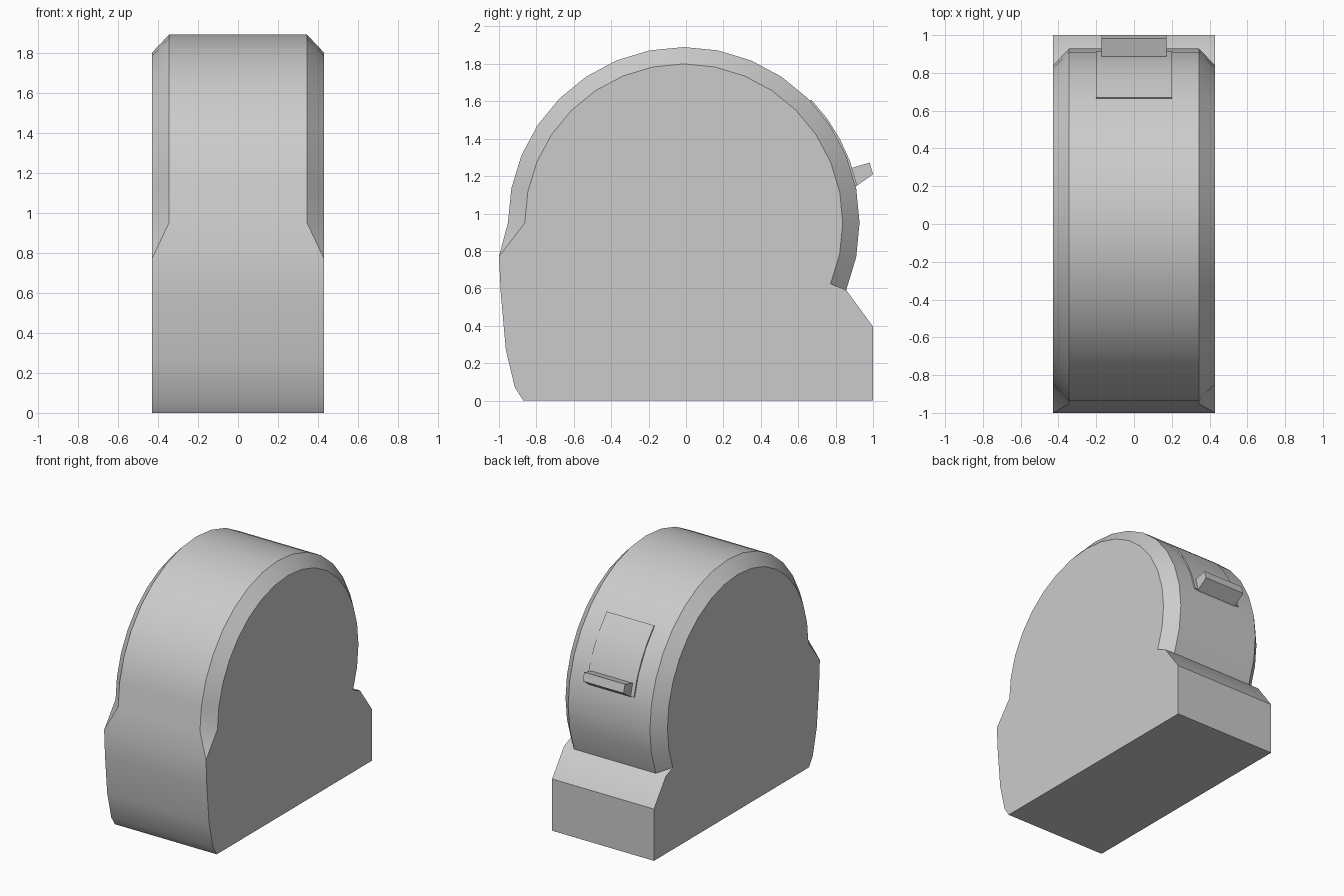
import bpy, bmesh, math

if "Cube" in bpy.data.objects:
    bpy.data.objects.remove(bpy.data.objects["Cube"])

CY, CZ = -0.012, 0.95          # centre of the round case
HALF_W, FACE_W = 0.43, 0.345   # half widths: side face, rim before chamfer


def arc(radius, start, end, steps):
    return [(CY + radius * math.cos(math.radians(start + (end - start) * i / steps)),
             CZ + radius * math.sin(math.radians(start + (end - start) * i / steps)))
            for i in range(steps + 1)]


def finish(name, bm, smooth=None):
    bmesh.ops.recalc_face_normals(bm, faces=bm.faces)
    mesh = bpy.data.meshes.new(name)
    bm.to_mesh(mesh)
    bm.free()
    obj = bpy.data.objects.new(name, mesh)
    bpy.context.collection.objects.link(obj)
    if smooth:
        bpy.ops.object.select_all(action='DESELECT')
        obj.select_set(True)
        bpy.context.view_layer.objects.active = obj
        bpy.ops.object.shade_smooth_by_angle(angle=math.radians(smooth))
    return obj


def prism(name, profile, half_w, smooth=None):
    bm = bmesh.new()
    left, right = [[bm.verts.new((s * half_w, y, z)) for y, z in profile] for s in (-1, 1)]
    bm.faces.new(left)
    bm.faces.new(right)
    n = len(profile)
    for i in range(n):
        j = (i + 1) % n
        bm.faces.new((left[i], left[j], right[j], right[i]))
    return finish(name, bm, smooth)


# Case: full-width foot profile, then a round rim chamfered on both sides
foot = [(-1.0, 0.77), (-0.99, 0.57), (-0.963, 0.27), (-0.915, 0.07),
        (-0.87, 0.0), (1.0, 0.0), (1.0, 0.395), (0.857, 0.59)]
outer = arc(0.94, -22.5, 180, 18)
inner = arc(0.85, -22.5, 180, 18)
bm = bmesh.new()
feet, rims = [], []
for s in (-1, 1):
    f = [bm.verts.new((s * HALF_W, y, z)) for y, z in foot]
    o = [bm.verts.new((s * FACE_W, y, z)) for y, z in outer]
    i = [bm.verts.new((s * HALF_W, y, z)) for y, z in inner]
    bm.faces.new(f + i)
    for a in range(len(o) - 1):
        bm.faces.new((o[a], o[a + 1], i[a + 1], i[a]))
    bm.faces.new((f[-1], o[0], i[0]))
    bm.faces.new((f[0], i[-1], o[-1]))
    feet.append(f)
    rims.append(o)
for l, r in (feet, rims):
    for a in range(len(l) - 1):
        bm.faces.new((l[a], l[a + 1], r[a + 1], r[a]))
(fl, fr), (ol, orr) = feet, rims
bm.faces.new((ol[-1], fl[0], fr[0], orr[-1]))
bm.faces.new((fl[-1], ol[0], orr[0], fr[-1]))
finish("case", bm, 30)

# Lock slider: thin curved plate with a thumb tab
prism("lock_plate", arc(0.948, 12.3, 44, 4) + arc(0.90, 44, 12.3, 4), 0.2, 30)
prism("thumb_tab", [(0.85, 1.225), (0.89, 1.245), (0.982, 1.272), (1.0, 1.21),
                    (0.915, 1.15), (0.86, 1.12)], 0.172)
